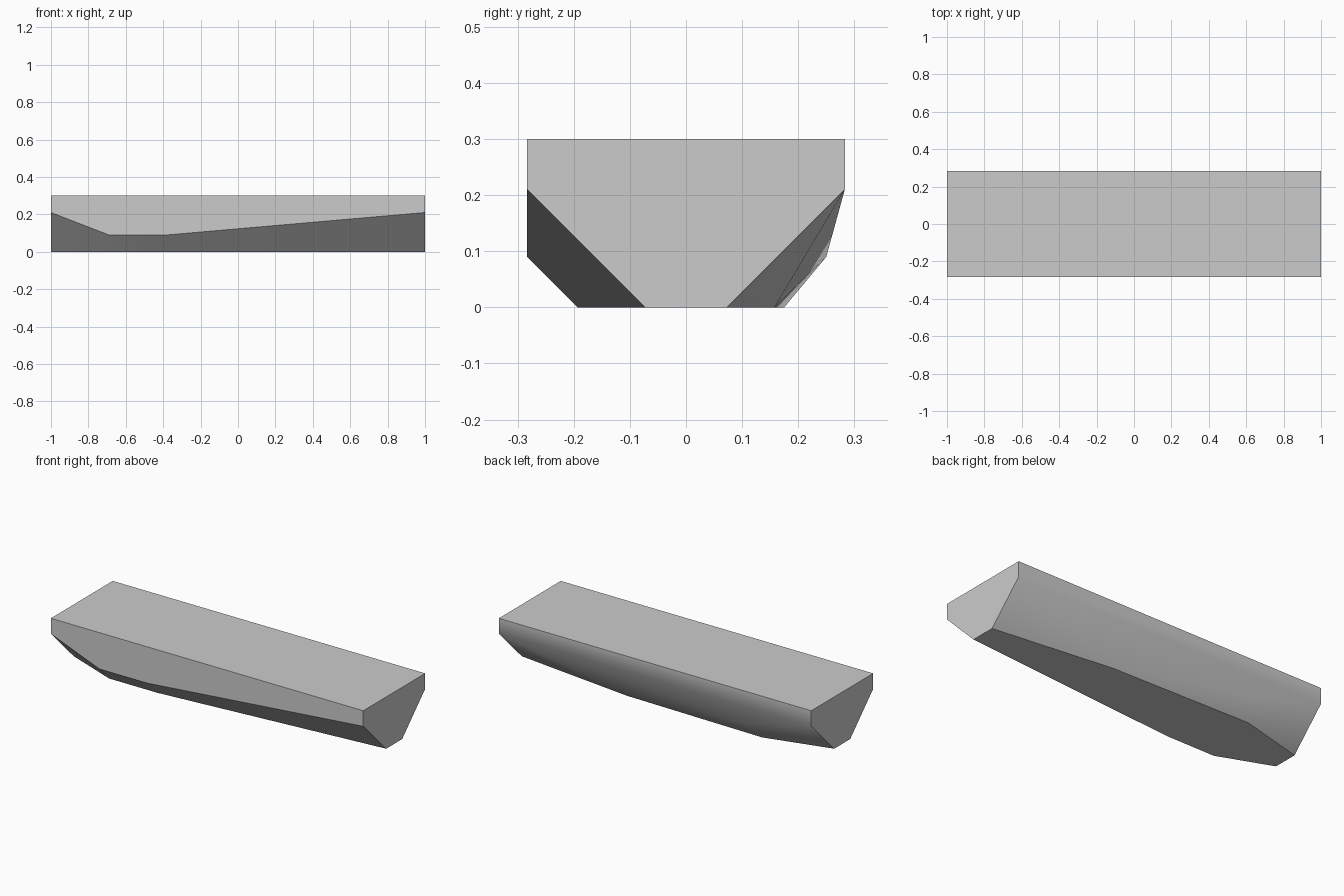
import bpy
import bmesh
import math

if "Cube" in bpy.data.objects:
    bpy.data.objects.remove(bpy.data.objects["Cube"], do_unlink=True)

HALF_LENGTH, HALF_WIDTH, HEIGHT = 1.0, 0.283, 0.30
END_CHINE = 0.21     # height where the straight sides end, at both ends
KEEL = 0.073         # half width of the flat bottom at both ends

grey = bpy.data.materials.new("plain grey")
grey.use_nodes = True
colour = (0.6, 0.6, 0.6, 1)
grey.diffuse_color = colour
grey.node_tree.nodes["Principled BSDF"].inputs["Base Color"].default_value = colour

points = []

# The two matching end sections: deck, chine and keel corners
for x in (-HALF_LENGTH, HALF_LENGTH):
    for side in (-1, 1):
        points += [(x, side * HALF_WIDTH, HEIGHT),
                   (x, side * HALF_WIDTH, END_CHINE),
                   (x, side * KEEL, 0)]

# Front belly: two sections with a 45 degree bevel
for x in (-0.69, -0.38):
    points += [(x, -HALF_WIDTH, 0.09), (x, -0.193, 0)]

# Back belly: one chine corner above two keel corners
points += [(-0.55, 0.25, 0.09), (-0.61, 0.175, 0), (0.27, 0.158, 0)]

# Skin the sections as one convex solid and merge its flat faces
bm = bmesh.new()
for p in points:
    bm.verts.new(p)
bmesh.ops.convex_hull(bm, input=bm.verts[:])
bmesh.ops.dissolve_limit(bm, angle_limit=math.radians(0.5),
                         verts=bm.verts[:], edges=bm.edges[:])
bmesh.ops.recalc_face_normals(bm, faces=bm.faces[:])

mesh = bpy.data.meshes.new("faceted_hull")
bm.to_mesh(mesh)
bm.free()
mesh.materials.append(grey)

hull = bpy.data.objects.new("faceted_hull", mesh)
bpy.context.collection.objects.link(hull)
bpy.ops.object.select_all(action="DESELECT")
hull.select_set(True)
bpy.context.view_layer.objects.active = hull
bpy.ops.object.shade_smooth_by_angle(angle=math.radians(30))
